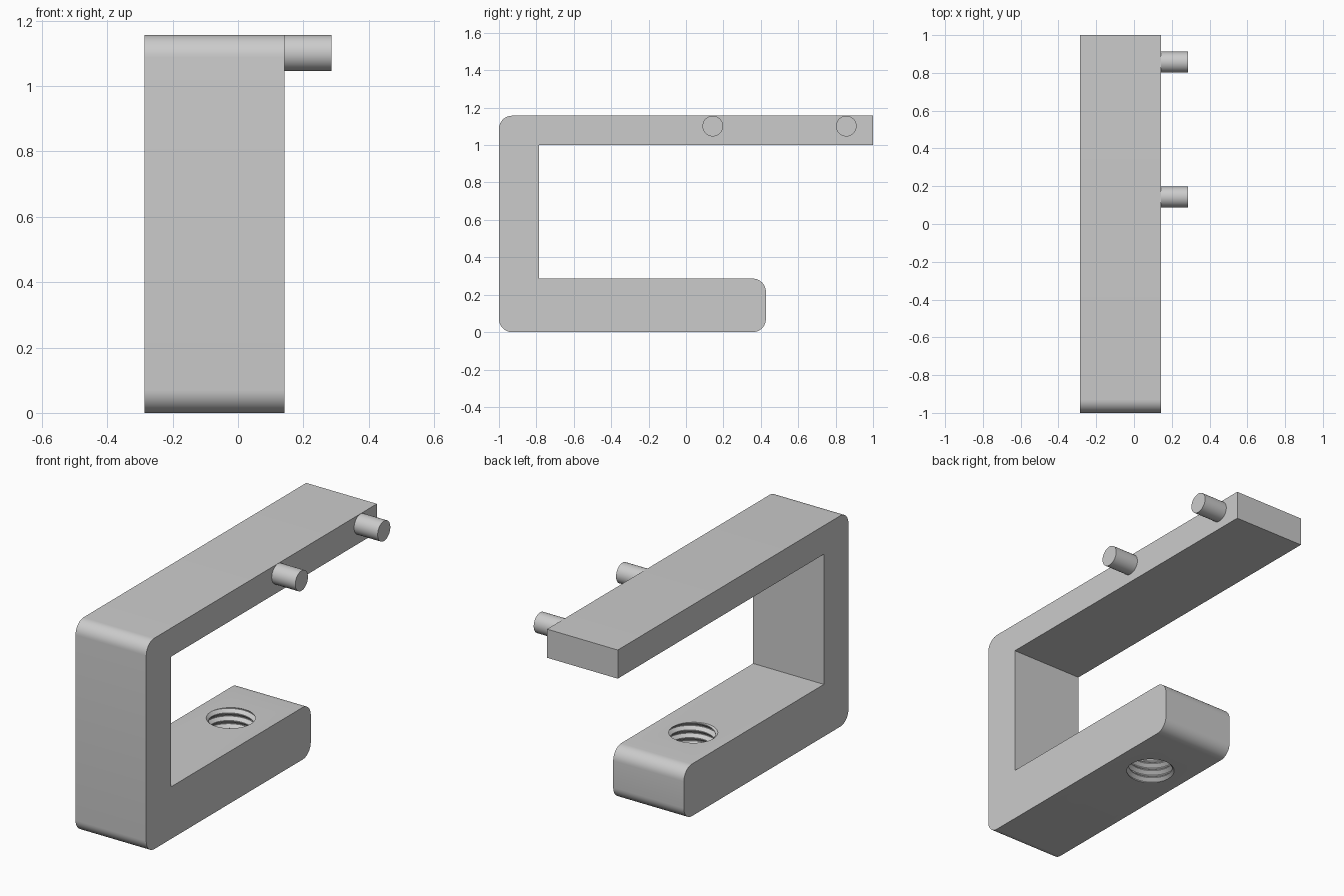
import bpy, bmesh, math
from mathutils import Matrix

if "Cube" in bpy.data.objects:
    bpy.data.objects.remove(bpy.data.objects["Cube"])

steel = bpy.data.materials.new("plain_grey")
steel.use_nodes = True
GREY = (0.6, 0.6, 0.6, 1)
steel.diffuse_color = GREY
steel.node_tree.nodes["Principled BSDF"].inputs["Base Color"].default_value = GREY

X0, X1, X2 = -0.286, 0.143, 0.286   # bracket sides and peg tips
TOP, ROUND = 1.157, 0.07


def add_object(name, bm):
    bmesh.ops.recalc_face_normals(bm, faces=bm.faces)
    mesh = bpy.data.meshes.new(name)
    bm.to_mesh(mesh)
    bm.free()
    mesh.materials.append(steel)
    obj = bpy.data.objects.new(name, mesh)
    bpy.context.collection.objects.link(obj)
    return obj


def activate(obj):
    bpy.ops.object.select_all(action="DESELECT")
    obj.select_set(True)
    bpy.context.view_layer.objects.active = obj


# Bracket: side profile extruded across x, with four rounded corners
def make_bracket():
    rounded = [(-1, 0), (-1, TOP), (0.427, 0), (0.427, 0.286)]
    profile = [(-1, 0), (0.427, 0), (0.427, 0.286), (-0.787, 0.286),
               (-0.787, 1), (1, 1), (1, TOP), (-1, TOP)]
    bm = bmesh.new()
    face = bm.faces.new([bm.verts.new((X0, y, z)) for y, z in profile])
    side = bmesh.ops.extrude_face_region(bm, geom=[face])["geom"]
    bmesh.ops.translate(bm, vec=(X1 - X0, 0, 0),
                        verts=[v for v in side if isinstance(v, bmesh.types.BMVert)])

    def is_round(edge):
        a, b = (v.co for v in edge.verts)
        return abs(a.x - b.x) > 0.1 and any(
            math.hypot(a.y - y, a.z - z) < 0.001 for y, z in rounded)

    bmesh.ops.bevel(bm, geom=[e for e in bm.edges if is_round(e)], offset=ROUND,
                    segments=10, profile=0.5, affect="EDGES")
    return add_object("bracket", bm)


# Thread cutter: a helical sheet whose radius steps through one thread per turn
def make_thread_cutter(x, y):
    sides, turns, pitch = 48, 9, 0.042
    steps = [(0, 0.131), (0.12, 0.131), (0.5, 0.113), (0.62, 0.113)]
    rows = [((t + s) * pitch - 0.07, r) for t in range(turns) for s, r in steps]
    per = len(steps)
    bm = bmesh.new()
    grid = [[bm.verts.new((x + r * math.cos(math.tau * j / sides),
                           y + r * math.sin(math.tau * j / sides),
                           z + pitch * j / sides)) for j in range(sides)]
            for z, r in rows]

    def vert(k, j):
        return grid[k][j] if j < sides else grid[k + per][0]

    for k in range(len(rows) - 1):
        for j in range(sides):
            if j < sides - 1 or k + 1 + per < len(rows):
                bm.faces.new((vert(k, j), vert(k, j + 1),
                              vert(k + 1, j + 1), vert(k + 1, j)))
    # Close both ends with fans to the axis
    rim = [e for e in bm.edges if e.is_boundary]
    ends = {z: bm.verts.new((x, y, z)) for z in (rows[0][0], rows[-1][0])}
    for e in rim:
        mid = (e.verts[0].co.z + e.verts[1].co.z) / 2
        bm.faces.new((*e.verts, ends[rows[0][0] if mid < 0.14 else rows[-1][0]]))
    bmesh.ops.triangulate(bm, faces=bm.faces)
    cutter = add_object("thread_cutter", bm)
    cutter.hide_render = True
    return cutter


bracket = make_bracket()
cutter = make_thread_cutter((X0 + X1) / 2, 0.045)
cut = bracket.modifiers.new("threaded_hole", "BOOLEAN")
cut.operation, cut.solver, cut.object = "DIFFERENCE", "EXACT", cutter
activate(bracket)
bpy.ops.object.modifier_apply(modifier=cut.name)
bpy.data.objects.remove(cutter)
bpy.ops.object.shade_smooth_by_angle(angle=math.radians(25))

# Two pegs on the left side of the upper arm
for name, y in (("front_peg", 0.143), ("rear_peg", 0.857)):
    bm = bmesh.new()
    bmesh.ops.create_cone(bm, cap_ends=True, segments=48, radius1=0.055, radius2=0.055,
                          depth=X2 - X1,
                          matrix=Matrix.Translation(((X1 + X2) / 2, y, 1.101))
                          @ Matrix.Rotation(math.pi / 2, 4, "Y"))
    activate(add_object(name, bm))
    bpy.ops.object.shade_smooth_by_angle(angle=math.radians(30))
